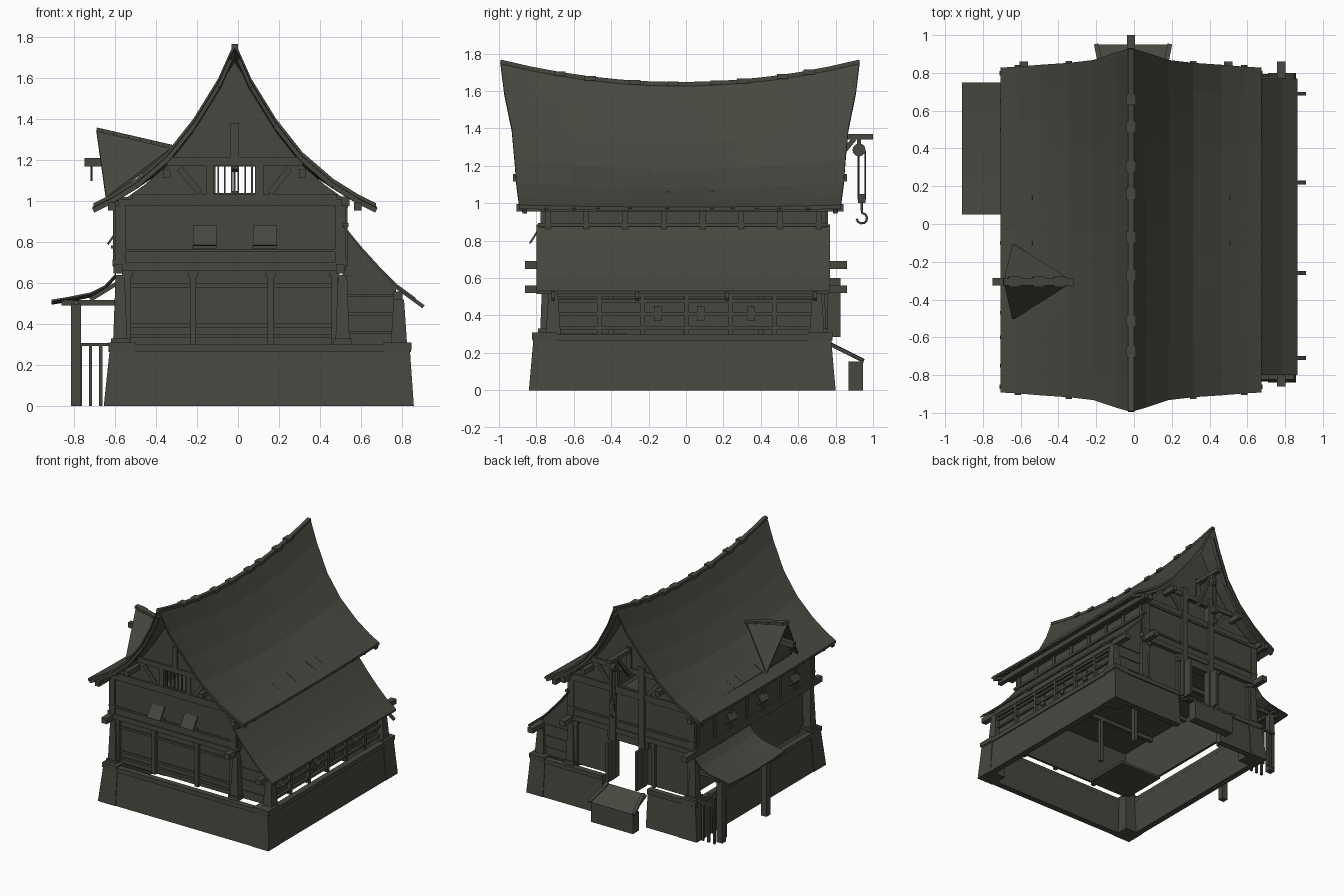
import bpy, bmesh, math
from mathutils import Vector, Matrix

if "Cube" in bpy.data.objects:
    bpy.data.objects.remove(bpy.data.objects["Cube"])

mat = bpy.data.materials.new("weathered dark timber")
mat.diffuse_color = (0.063, 0.063, 0.051, 1)
mat.use_nodes = True
mat.node_tree.nodes["Principled BSDF"].inputs["Base Color"].default_value = mat.diffuse_color

def add(name, bm):
    bmesh.ops.recalc_face_normals(bm, faces=bm.faces)
    me = bpy.data.meshes.new(name)
    bm.to_mesh(me)
    bm.free()
    me.materials.append(mat)
    ob = bpy.data.objects.new(name, me)
    bpy.context.collection.objects.link(ob)
    return ob

def frustum(name, b, t, z0, z1):
    """b, t: bottom and top rectangles (x0, x1, y0, y1)"""
    bm = bmesh.new()
    rings = [[bm.verts.new((r[i], r[j], z)) for i, j in ((0, 2), (1, 2), (1, 3), (0, 3))]
             for r, z in ((b, z0), (t, z1))]
    bm.faces.new(rings[0])
    bm.faces.new(rings[1])
    for i in range(4):
        j = (i + 1) % 4
        bm.faces.new((rings[0][i], rings[0][j], rings[1][j], rings[1][i]))
    return add(name, bm)

def box(name, x0, x1, y0, y1, z0, z1):
    return frustum(name, (x0, x1, y0, y1), (x0, x1, y0, y1), z0, z1)

def beam(name, p, q, w, h):
    p, q = Vector(p), Vector(q)
    d = q - p
    m = Matrix.Translation((p + q) / 2) @ d.to_track_quat('Z', 'Y').to_matrix().to_4x4()
    bm = bmesh.new()
    bmesh.ops.create_cube(bm, size=1, matrix=m @ Matrix.Diagonal((w, h, d.length, 1)))
    return add(name, bm)

def prism(name, pts, y0, y1):
    """extrude an xz outline along y"""
    bm = bmesh.new()
    f = bm.faces.new([bm.verts.new((x, y0, z)) for x, z in pts])
    r = bmesh.ops.extrude_face_region(bm, geom=[f])
    bmesh.ops.translate(bm, vec=(0, y1 - y0, 0), verts=[v for v in r['geom'] if isinstance(v, bmesh.types.BMVert)])
    return add(name, bm)

def sheet(name, rows, thick):
    """grid of points, thickened downwards"""
    bm = bmesh.new()
    vs = [[bm.verts.new((*p[:2], p[2] - o)) for p in row] for o in (0, thick) for row in rows]
    n, m = len(rows), len(rows[0])
    for k in (0, n):
        for i in range(n - 1):
            for j in range(m - 1):
                bm.faces.new((vs[k+i][j], vs[k+i+1][j], vs[k+i+1][j+1], vs[k+i][j+1]))
    for i in range(n - 1):
        for j in (0, m - 1):
            bm.faces.new((vs[i][j], vs[i+1][j], vs[n+i+1][j], vs[n+i][j]))
    for j in range(m - 1):
        for i in (0, n - 1):
            bm.faces.new((vs[i][j], vs[i][j+1], vs[n+i][j+1], vs[n+i][j]))
    return add(name, bm)

def rope(name, pts, r):
    cu = bpy.data.curves.new(name, 'CURVE')
    cu.dimensions, cu.bevel_depth, cu.bevel_resolution, cu.use_fill_caps = '3D', r, 1, True
    s = cu.splines.new('POLY')
    s.points.add(len(pts) - 1)
    for a, p in zip(s.points, pts):
        a.co = (*p, 1)
    ob = bpy.data.objects.new(name + "_path", cu)
    bpy.context.collection.objects.link(ob)
    bpy.context.view_layer.update()
    me = bpy.data.meshes.new_from_object(ob.evaluated_get(bpy.context.evaluated_depsgraph_get()))
    bpy.data.objects.remove(ob)
    me.materials.clear()
    me.materials.append(mat)
    bpy.context.collection.objects.link(bpy.data.objects.new(name, me))

# --- stone base: hollow ring with a gap below the back door
frustum("base_front", (-.6, .8, -.835, -.785), (-.6, .8, -.81, -.775), 0, .28)
for x0, x1 in ((-.6, -.2), (.2, .8)):
    frustum("base_back", (x0, x1, .745, .795), (x0, x1, .735, .77), 0, .28)
    box("base_cap_back", x0, x1, .735, .782, .265, .30)
frustum("base_left", (-.65, -.60, -.8, .76), (-.62, -.585, -.8, .76), 0, .28)
frustum("base_right", (.805, .855, -.8, .76), (.795, .832, -.8, .76), 0, .28)
for bx, tx, ix in ((-.655, -.625, -.5), (.858, .838, .71)):
    for by, ty, iy in ((-.84, -.815, -.69), (.80, .775, .65)):
        s = lambda a, b: (min(a, b), max(a, b))
        frustum("base_corner", s(bx, ix) + s(by, iy), s(tx, ix) + s(ty, iy), 0, .285)
        box("corner_cap", *s(tx * 1.01, ix), *s(ty * 1.01, iy), .275, .31)
box("base_cap_front", -.62, .83, -.822, -.775, .265, .30)
box("base_cap_left", -.632, -.585, -.8, .76, .265, .30)
box("base_cap_right", .795, .843, -.8, .76, .265, .30)

# --- ground floor walls
box("ground_wall_front", -.53, .49, -.73, -.71, .30, .67)
box("ground_wall_left", -.53, -.51, -.73, .71, .30, .67)
box("ground_wall_back", -.53, -.13, .69, .71, .30, .67)
box("ground_wall_back", .12, .49, .69, .71, .30, .67)
box("door_lintel", -.18, .18, .67, .74, .60, .67)
box("upper_floor", -.59, .52, -.76, .73, .665, .69)
box("corner_floor", -.53, -.15, -.71, -.32, .285, .305)
for x in (-.54, -.22, .16, .47):
    for y in (-.74, .715):
        box("ground_post", x - .015, x + .015, y - .018, y + .018, .30, .66)
        box("post_head", x - .025, x + .025, y - .025, y + .025, .63, .66)
for z in (.335, .385, .58):
    box("front_rail", -.53, .49, -.742, -.728, z, z + .018)
for x in (-.575, .51):
    for y in (-.745, .715):
        frustum("corner_post", (x-.035, x+.035, y-.035, y+.035), (x-.022, x+.022, y-.022, y+.022), .30, .64)
        box("corner_post_foot", x-.045, x+.045, y-.045, y+.045, .30, .33)
    beam("floor_beam", (x - .01, -.86, .67), (x - .01, .86, .67), .045, .045)
for y in (-.4, 0, .4):
    box("inner_post", -.02, .01, y - .015, y + .015, .28, .67)
    beam("floor_joist", (-.53, y, .65), (.49, y, .65), .03, .03)

# --- upper floor walls and their timbers
for y0, y1 in ((-.77, -.75), (.72, .74)):
    box("upper_wall", -.60, .523, y0, y1, .68, 1.02)
for x0, x1 in ((-.60, -.58), (.503, .523)):
    box("upper_side_wall", x0, x1, -.77, .74, .68, 1.02)
for y in (-.77, .74):
    for z, h in ((.68, .04), (.76, .015), (.995, .03)):
        beam("wall_beam", (-.605, y, z), (.528, y, z), .02, h)
    for x in (-.575, .5):
        box("upper_corner_post", x-.026, x+.026, y-.008, y+.008, .68, 1.01)
for x in (-.60, .523):
    for z in (.70, .985):
        beam("side_wall_beam", (x, -.78, z), (x, .75, z), .025, .03)
    for i in range(8):
        y = -.74 + i * .207
        box("side_stud", x-.01, x+.01, y-.015, y+.015, .68, 1.0)
    beam("eaves_plate", (x, -.85, 1.0), (x, .82, 1.0), .04, .045)

# --- propped shutters
for x in (-.163, .13):
    beam("front_shutter", (x, -.775, .88), (x, -.835, .785), .115, .01)
    box("shutter_sill", x-.06, x+.06, -.79, -.77, .77, .785)
for y in (-.5, -.1, .3):
    beam("left_shutter", (-.60, y, .84), (-.635, y, .79), .10, .01)
    box("left_sill", -.62, -.60, y-.055, y+.055, .77, .785)

# --- sagging main roof
CX, CY = -.016, -.032
PX = [0, .02, .08, .2, .33, .48, .60, .69]
PZ = [1.765, 1.735, 1.60, 1.405, 1.24, 1.11, 1.035, .99]
HL = [.96, .957, .94, .90, .885, .875, .865, .86]
SAG = [.12, .115, .10, .08, .06, .03, .015, .01]
N = len(PX) - 1
def roof(i, t, s=1):
    return (CX + s * PX[i], CY + t * HL[i], PZ[i] - SAG[i] * (1 - t * t))
ts = [-1 + k / 6 for k in range(13)]
cols = [(i, -1) for i in range(N, 0, -1)] + [(i, 1) for i in range(N + 1)]
sheet("main_roof", [[roof(i, t, s) for t in ts] for i, s in cols], .02)
for s in (-1, 1):
    for t in (-.965, .965):
        for i in range(1, N):
            d = Vector((0, 0, -.033))
            beam("bargeboard", Vector(roof(i, t, s)) + d, Vector(roof(i+1, t, s)) + d, .025, .025)
    for y in (-.75, -.6, -.47, -.30, -.1, .14, .25, .38, .5, .65):
        beam("rafter_tail", (CX+s*.52, y, 1.055), (CX+s*.69, y, .965), .02, .018)
    for i in (4, 6):
        p, q = Vector(roof(i, -1.01, s)), Vector(roof(i, 1.01, s))
        z = PZ[i] - SAG[i] - .045
        beam("purlin", (p.x, p.y, z), (q.x, q.y, z), .035, .04)
for a, b in zip(ts, ts[1:]):
    d = Vector((0, 0, -.008))
    beam("ridge_cap", Vector(roof(0, a)) + d, Vector(roof(0, b)) + d, .03, .022)
for t in (-.67, -.5, -.25, -.04, .2, .35, .57, .72):
    p = Vector(roof(0, t))
    beam("ridge_saddle", p - Vector((0, .03, .006)), p + Vector((0, .03, -.006)), .055, .025)

# --- gables with an opening, framing and bars
def hw(z):
    z += .065
    for i in range(N):
        if PZ[i+1] <= z <= PZ[i]:
            return PX[i] + (PX[i+1]-PX[i]) * (PZ[i]-z) / (PZ[i]-PZ[i+1])
    return 0
for y, o in ((-.77, -1), (.74, 1)):
    y0, y1 = y, y - o * .02
    zs = [1.17, 1.25, 1.33, 1.42, 1.51, 1.60]
    prism("gable_top", [(CX-hw(z), z) for z in zs] + [(CX, 1.68)] + [(CX+hw(z), z) for z in zs[::-1]], y0, y1)
    for s in (-1, 1):
        prism("gable_side", [(CX+s*.1, 1), (CX+s*hw(1.0), 1), (CX+s*hw(1.08), 1.08), (CX+s*hw(1.17), 1.17), (CX+s*.1, 1.17)], y0, y1)
        box("gable_post", CX+s*.12-.02, CX+s*.12+.02, y-.01, y+.01, 1.0, 1.19)
        beam("gable_brace", (CX+s*.17, y, 1.04), (CX+s*.27, y, 1.16), .02, .03)
    box("gable_sill", CX-.1, CX+.1, min(y0, y1), max(y0, y1), 1.0, 1.04)
    for z, w in ((1.015, .50), (1.195, .33)):
        beam("gable_beam", (CX-w, y, z), (CX+w, y, z), .025, .04)
    box("king_post", CX-.022, CX+.022, y-.012, y+.012, 1.2, 1.38)
for k in range(6):
    box("window_bar", CX-.085+k*.033, CX-.077+k*.033, -.765, -.755, 1.04, 1.17)

# --- lean-to on the right
LP = [(.515, .885), (.6, .78), (.7, .67), (.78, .592), (.865, .53)]
sheet("lean_to_roof", [[(x, y, z) for y in (-.80, -.4, 0, .4, .77)] for x, z in LP], .015)
for y in (-.72, .69):
    prism("lean_to_end", [(.5, .30), (.77, .30), (.77, .59), (.7, .66), (.6, .77), (.515, .875)], y, y + .02)
    for z in (.36, .45, .54):
        beam("end_plank", (.53, y+.01, z), (.76, y+.01, z), .035, .015)
    frustum("lean_to_post", (.745, .825, y-.03, y+.05), (.76, .81, y-.015, y+.035), .30, .52)
beam("lean_to_beam", (.78, -.86, .54), (.78, .86, .54), .045, .04)
beam("lean_to_top_beam", (.525, -.79, .885), (.525, .76, .885), .03, .02)
box("lean_to_wall", .76, .775, -.72, .71, .325, .49)
for z in (.335, .41, .475, .51):
    beam("lean_to_rail", (.785, -.72, z), (.785, .71, z), .02, .018)
for i in range(7):
    y = -.70 + i * .235
    box("lean_to_stud", .77, .80, y-.012, y+.012, .30, .53)
for y in (-.15, .08, .35):
    box("lean_to_hatch", .775, .79, y-.02, y+.02, .37, .45)
for y in (-.71, -.26, .22, .69):
    beam("lean_to_tail", (.74, y, .605), (.905, y, .485), .02, .018)

# --- cloth awning on the left with posts and a small rail
AP = [(-.595, .65), (-.65, .59), (-.72, .555), (-.82, .535), (-.91, .52)]
sheet("awning", [[(x, .4 + .35 * t, z - .015 * (1 - t*t)) for t in (-1, -.5, 0, .5, 1)] for x, z in AP], .01)
for y in (.12, .68):
    box("awning_post", -.815, -.765, y-.025, y+.025, 0, .50)
    beam("awning_beam", (-.86, y, .505), (-.58, y, .505), .025, .025)
    beam("awning_strut", (-.72, y, .52), (-.59, y, .60), .02, .02)
beam("awning_front_beam", (-.79, .06, .505), (-.79, .74, .505), .03, .02)
for y in (.60, .74):
    for x in (-.77, -.72, -.67):
        box("rail_leg", x-.008, x+.008, y-.008, y+.008, 0, .30)
    beam("hand_rail", (-.78, y, .302), (-.62, y, .302), .02, .015)

# --- dormer on the left slope
R0, R1 = (-.69, -.305, 1.35), (-.32, -.305, 1.265)
for y in (-.50, -.11):
    sheet("dormer_roof", [[R0, R1], [(-.645, y, 1.03), (-.63, y, 1.03)]], .018)
beam("dormer_ridge", R0, R1, .04, .02)
for a in (.15, .5, .8):
    p = Vector(R0).lerp(Vector(R1), a)
    beam("dormer_saddle", p - Vector((.03, 0, -.007)), p + Vector((.03, 0, -.007)), .055, .02)
bm = bmesh.new()
bm.faces.new([bm.verts.new(p) for p in ((-.62, -.46, 1.03), (-.62, -.15, 1.03), (-.62, -.305, 1.30))])
add("dormer_face", bm)
beam("dormer_hoist", (-.75, -.305, 1.19), (-.55, -.305, 1.19), .04, .04)
rope("dormer_hook", [(-.715, -.305, 1.18), (-.715, -.305, 1.10)], .005)

# --- back hoist, pulley, rope and hook
beam("hoist_beam", (CX, .70, 1.355), (CX, 1.0, 1.355), .04, .03)
beam("hoist_brace", (CX, .74, 1.15), (CX, .90, 1.345), .025, .025)
bm = bmesh.new()
bmesh.ops.create_cone(bm, cap_ends=True, segments=12, radius1=.035, radius2=.035, depth=.025,
                      matrix=Matrix.Translation((CX, .925, 1.285)) @ Matrix.Rotation(math.pi/2, 4, 'Y'))
add("pulley", bm)
box("pulley_hanger", CX-.018, CX+.018, .915, .935, 1.27, 1.345)
for y in (.922, .958):
    rope("hoist_rope", [(CX, y, 1.28), (CX, y, 1.02)], .005)
box("hook_block", CX-.018, CX+.018, .92, .96, 1.0, 1.05)
rope("hook", [(CX, .94, 1.0), (CX, .94, .965)] +
     [(CX, .94 + .028 * math.cos(a), .92 + .028 * math.sin(a)) for a in [1.5 - .65*k for k in range(8)]], .007)

# --- back door leaves, tall loft posts and ramp
for x in (-.135, .125):
    box("door_leaf", x-.01, x+.01, .71, .825, .285, .60)
    box("loft_post", x-.025, x+.025, .70, .76, .30, 1.25)
sheet("ramp", [[(-.19, .77, .25), (.18, .77, .25)], [(-.19, .95, .16), (.18, .95, .16)]], .015)
box("ramp_block", -.19, .18, .87, .945, 0, .155)
for x in (-.19, .18):
    beam("ramp_edge", (x * .85, .77, .25), (x * 1.05, .95, .16), .025, .015)
